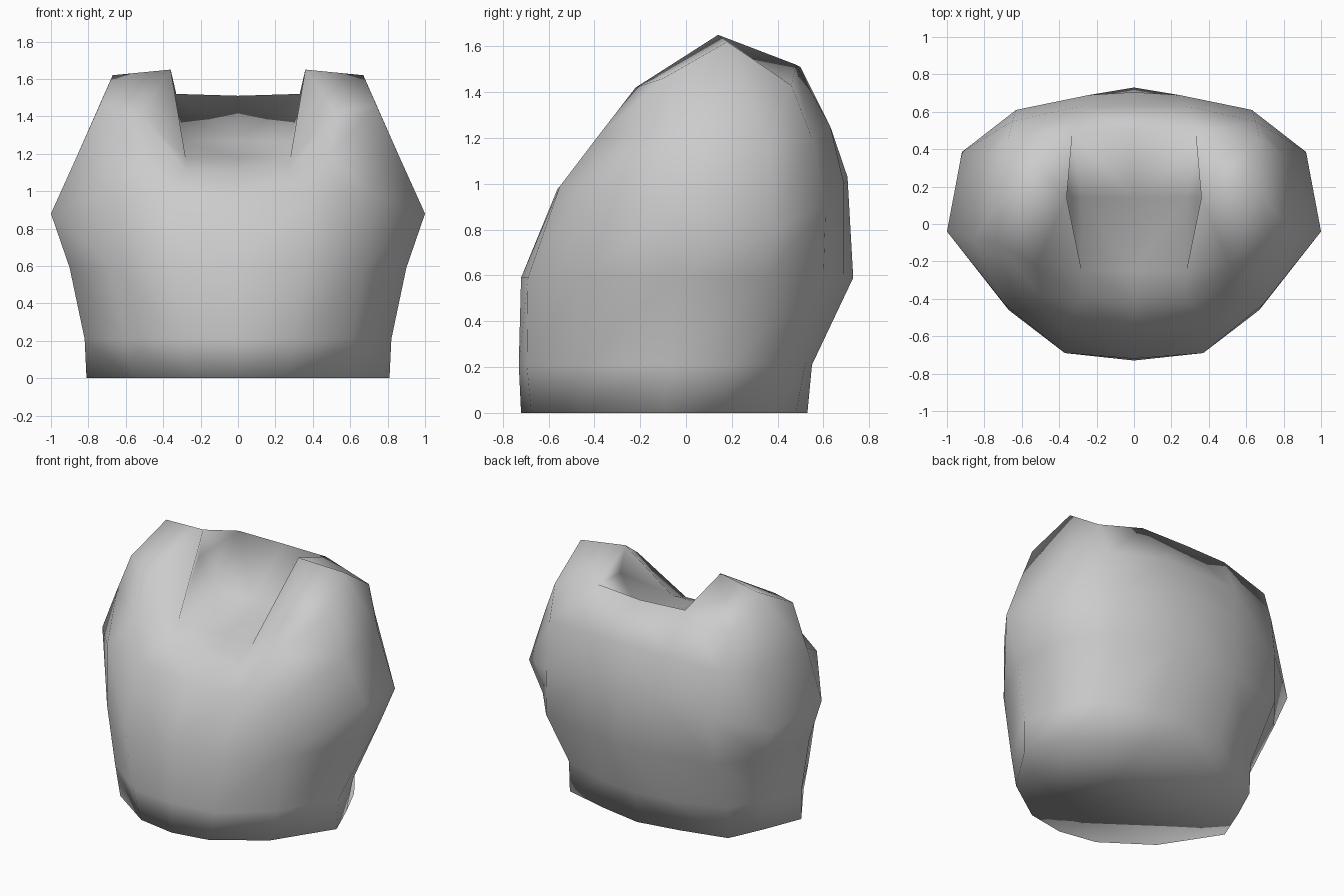
import bpy
import bmesh

if "Cube" in bpy.data.objects:
    bpy.data.objects.remove(bpy.data.objects["Cube"], do_unlink=True)


def make_material(name, colour):
    material = bpy.data.materials.new(name)
    material.use_nodes = True
    material.diffuse_color = colour
    shader = material.node_tree.nodes["Principled BSDF"]
    shader.inputs["Base Color"].default_value = colour
    return material


def level(height, outline):
    """Lift a flat outline to one height."""
    return [(x, y, height) for x, y in outline]


def add_ring(bm, points):
    return [bm.verts.new(point) for point in points]


def bridge(bm, lower, upper):
    """Join two half rings with a strip of quads facing outward."""
    for i in range(len(lower) - 1):
        bm.faces.new((lower[i], lower[i + 1], upper[i + 1], upper[i]))


# Half cross-sections, each running front to back along the left side
hem = level(0, [(0, -.72), (.26, -.675), (.57, -.46), (.81, -.09),
                (.71, .16), (.6, .4), (.28, .48), (0, .53)])
waist = level(.21, [(0, -.73), (.31, -.695), (.61, -.46), (.82, -.08),
                    (.73, .2), (.6, .41), (.26, .52), (0, .55)])
belly = level(.59, [(0, -.72), (.37, -.69), (.67, -.46), (.9, -.05),
                    (.84, .35), (.64, .6), (.24, .69), (0, .73)])
chest = [(0, -.56, .98), (.38, -.55, .99), (.69, -.43, .99), (1, -.04, .88),
         (.92, .385, .81), (.63, .61, .9), (.24, .69, 1), (0, .705, 1.03)]
upper_chest = [(0, -.4, 1.12), (.28, -.4, 1.11), (.49, -.39, 1.2), (.86, -.08, 1.19),
               (.81, .36, 1.18), (.65, .55, 1.2), (.28, .63, 1.25), (0, .63, 1.25)]
rim = [(0, -.25, 1.18), (.28, -.25, 1.18), (.52, -.22, 1.42), (.74, -.1, 1.46),
       (.67, .18, 1.62), (.67, .46, 1.43), (.33, .48, 1.52), (0, .5, 1.51)]

bm = bmesh.new()
rings = [add_ring(bm, points) for points in (hem, waist, belly, chest, upper_chest, rim)]
for lower, upper in zip(rings, rings[1:]):
    bridge(bm, lower, upper)

# Closed underside
bm.faces.new(list(reversed(rings[0])))

# Shoulder top and the hollow of the neck
neck, collar, front, arm, peak, rear, nape_side, nape = rings[-1]
crest = bm.verts.new((.36, .14, 1.65))
hollow_side = bm.verts.new((.4, .14, 1.45))
hollow_base = bm.verts.new((.28, .14, 1.26))
hollow = bm.verts.new((0, .14, 1.27))
for corners in [
    (front, arm, peak, crest),
    (crest, peak, rear, nape_side),
    (collar, front, crest, hollow_side),
    (hollow_side, crest, nape_side),
    (collar, hollow_side, hollow_base),
    (hollow_base, hollow_side, nape_side),
    (neck, collar, hollow_base, hollow),
    (hollow, hollow_base, nape_side, nape),
]:
    bm.faces.new(corners)

mesh = bpy.data.meshes.new("torso")
bm.to_mesh(mesh)
bm.free()
mesh.materials.append(make_material("plain grey", (.6, .6, .6, 1)))
for face in mesh.polygons:
    face.use_smooth = True

torso = bpy.data.objects.new("torso", mesh)
bpy.context.collection.objects.link(torso)

# Mirror the half shell to the right side
mirror = torso.modifiers.new("mirror", 'MIRROR')
mirror.use_axis[0] = True
mirror.use_clip = True
mirror.merge_threshold = .001
